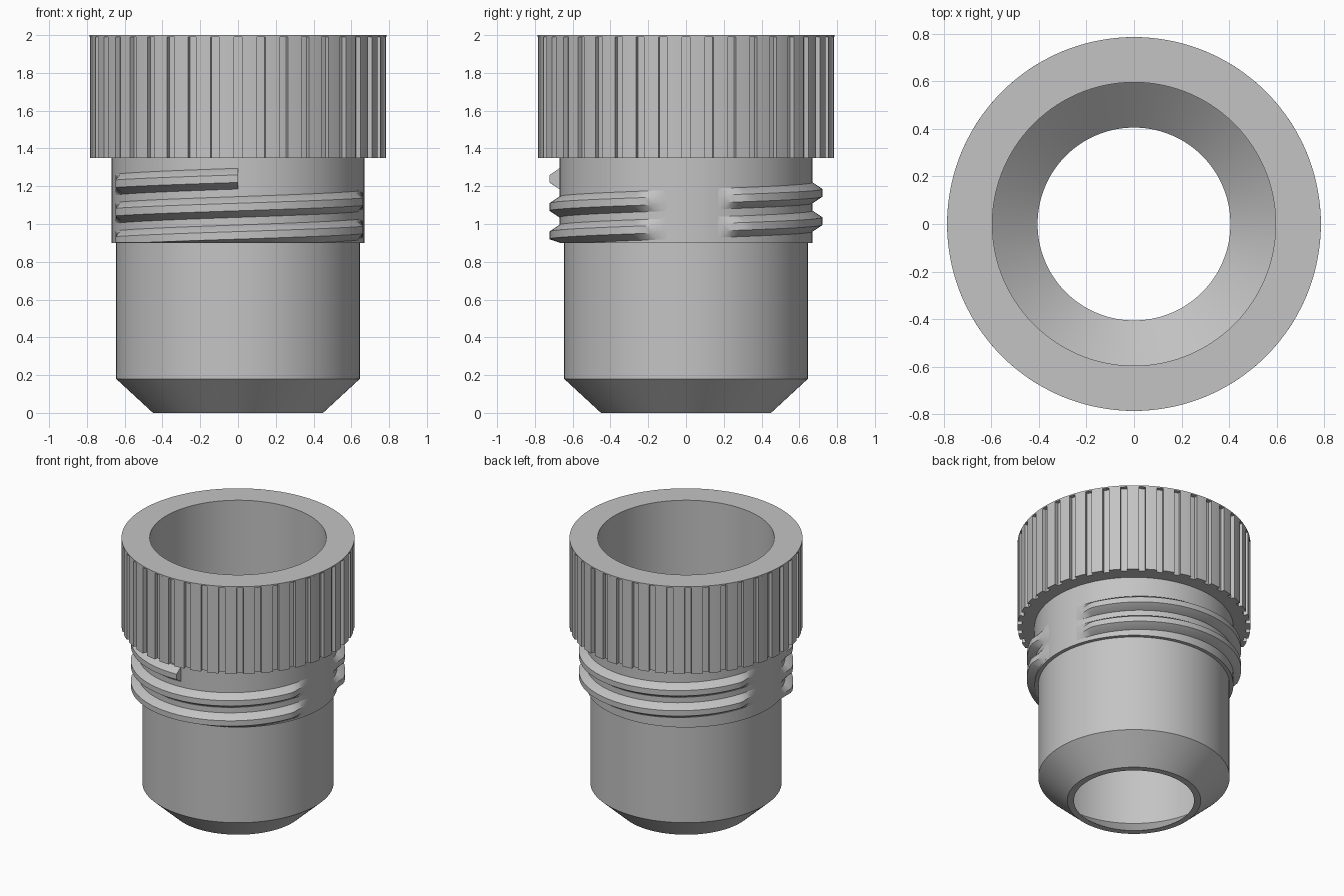
import bpy
import bmesh
from math import cos, sin, pi, radians

if "Cube" in bpy.data.objects:
    bpy.data.objects.remove(bpy.data.objects["Cube"], do_unlink=True)

GREY = (0.55, 0.55, 0.55, 1.0)
mat = bpy.data.materials.new("plain grey plastic")
mat.use_nodes = True
mat.diffuse_color = GREY
mat.node_tree.nodes["Principled BSDF"].inputs["Base Color"].default_value = GREY


def sweep(bm, profile, start, end, steps, rise=0.0, shape=None):
    """Turn a closed (radius, z) profile from start to end, climbing by rise."""
    rings = []
    for i in range(steps + 1):
        t = i / steps
        a = start + (end - start) * t
        ring = []
        for r, z in profile:
            p = (r * cos(a), r * sin(a), z + rise * t)
            ring.append(bm.verts.new(shape(*p) if shape else p))
        rings.append(ring)
    n = len(profile)
    for a, b in zip(rings, rings[1:]):
        for j in range(n):
            k = (j + 1) % n
            bm.faces.new((a[j], a[k], b[k], b[j]))
    if abs(end - start) < 2 * pi - 0.001 or rise:
        bm.faces.new(rings[0])
        bm.faces.new(rings[-1])


def finish(bm, name):
    bmesh.ops.remove_doubles(bm, verts=bm.verts, dist=0.00005)
    bmesh.ops.recalc_face_normals(bm, faces=bm.faces)
    mesh = bpy.data.meshes.new(name)
    bm.to_mesh(mesh)
    bm.free()
    mesh.materials.append(mat)
    obj = bpy.data.objects.new(name, mesh)
    bpy.context.collection.objects.link(obj)
    bpy.ops.object.select_all(action='DESELECT')
    obj.select_set(True)
    bpy.context.view_layer.objects.active = obj
    bpy.ops.object.shade_smooth_by_angle(angle=radians(25))
    return obj


# Hollow body: chamfered nose, barrel, threaded collar, cap core and rim
RIM, CORE, COLLAR, BARREL, BORE = 0.785, 0.757, 0.67, 0.645, 0.595
body = [(0.405, 0), (0.45, 0), (BARREL, 0.18), (BARREL, 0.9),
        (COLLAR, 0.9), (COLLAR, 1.35), (CORE, 1.35), (CORE, 1.99),
        (RIM, 1.99), (RIM, 2), (BORE, 2), (BORE, 0.165)]
bm = bmesh.new()
sweep(bm, body, 0, 2 * pi, 120)
finish(bm, "tube_body")

# Grip ribs around the cap, leaving narrow grooves between them
RIBS = 40
rib = [(0.745, 1.35), (RIM, 1.35), (RIM, 1.99), (0.745, 1.99)]
bm = bmesh.new()
for i in range(RIBS):
    pitch = 2 * pi / RIBS
    sweep(bm, rib, pitch * (i + 0.18), pitch * (i + 0.82), 3)
finish(bm, "grip_ribs")


# Screw thread, trimmed flat on both sides and at the collar's lower edge
def trim(x, y, z):
    limit = 0.662 if x * y < 0 else 0.648
    return max(-limit, min(limit, x)), y, max(z, 0.902)


TURNS, PITCH, START = 2.25, 0.15, 1.24
thread = [(0.64, START - 0.062), (COLLAR, START - 0.055), (0.722, START - 0.02),
          (0.722, START + 0.02), (COLLAR, START + 0.055), (0.64, START + 0.062)]
bm = bmesh.new()
sweep(bm, thread, -pi / 2, -pi / 2 - TURNS * 2 * pi, 324, -TURNS * PITCH, trim)
finish(bm, "screw_thread")
